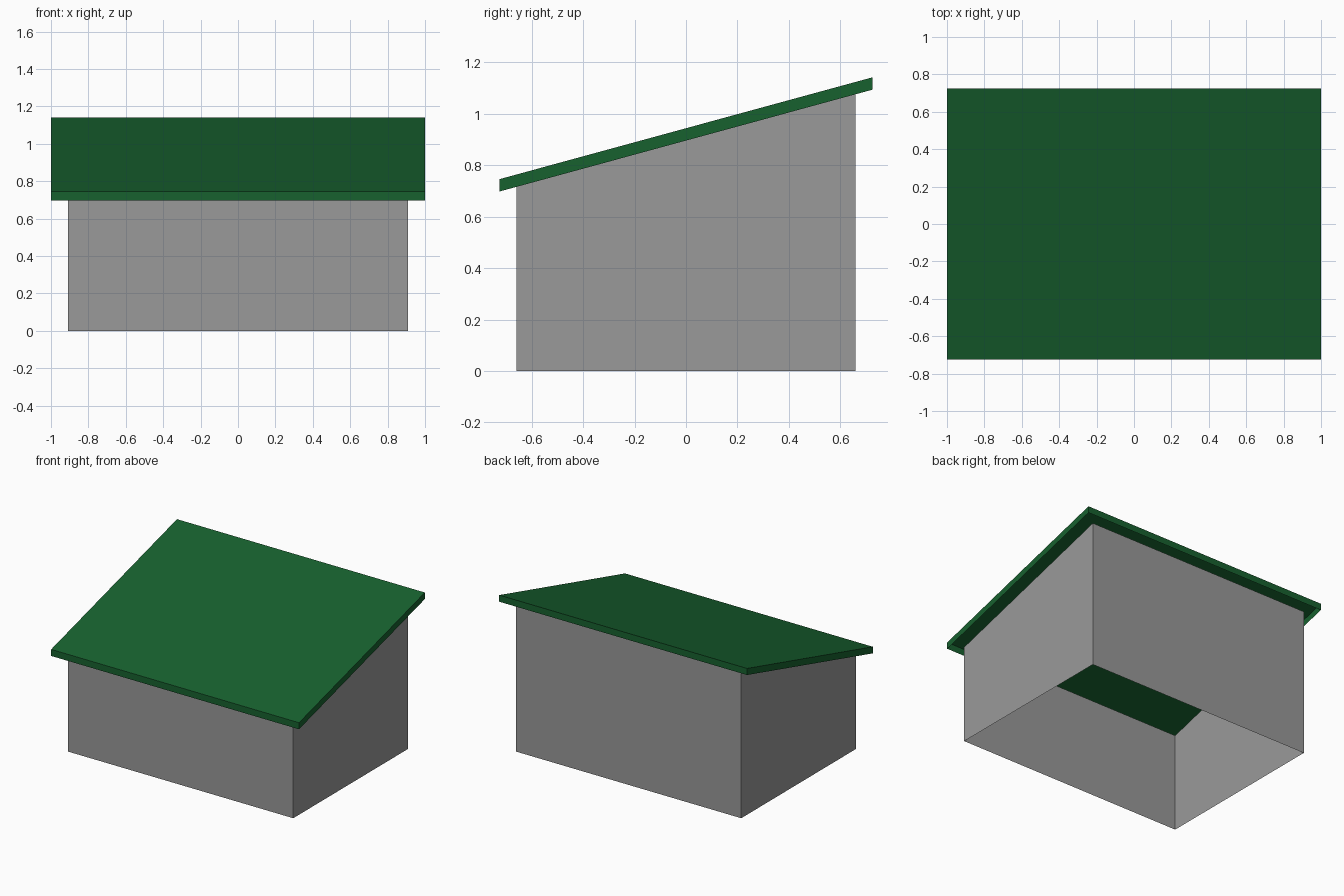
import bpy, bmesh

if "Cube" in bpy.data.objects:
    bpy.data.objects.remove(bpy.data.objects["Cube"])

SLOPE = 0.273      # roof rise per unit of y
EAVE_MID = 0.896   # height of the roof's lower rim at y = 0


def rim(y):
    return EAVE_MID + SLOPE * y


def shell(name, hx, hy, bottom, top, capped, color):
    """Ring of four vertical sheets, open below, optionally closed on top."""
    bm = bmesh.new()
    corners = [(-hx, -hy), (hx, -hy), (hx, hy), (-hx, hy)]
    low = [bm.verts.new((x, y, bottom(y))) for x, y in corners]
    high = [bm.verts.new((x, y, top(y))) for x, y in corners]
    for i in range(4):
        j = (i + 1) % 4
        bm.faces.new((low[i], low[j], high[j], high[i]))
    if capped:
        bm.faces.new(high)
    mesh = bpy.data.meshes.new(name)
    bm.to_mesh(mesh)
    bm.free()
    mat = bpy.data.materials.new(name + "_paint")
    mat.diffuse_color = (*color, 1)
    mat.use_nodes = True
    mat.node_tree.nodes["Principled BSDF"].inputs["Base Color"].default_value = mat.diffuse_color
    mesh.materials.append(mat)
    obj = bpy.data.objects.new(name, mesh)
    bpy.context.collection.objects.link(obj)


# Four thin walls following the roof pitch, open at top and bottom
shell("walls", 0.908, 0.66, lambda y: 0, rim, False, (0.32, 0.32, 0.32))

# Sloped roof sheet with a short skirt all round
shell("roof", 1.0, 0.725, rim, lambda y: rim(y) + 0.048, True, (0.0085, 0.12, 0.028))
